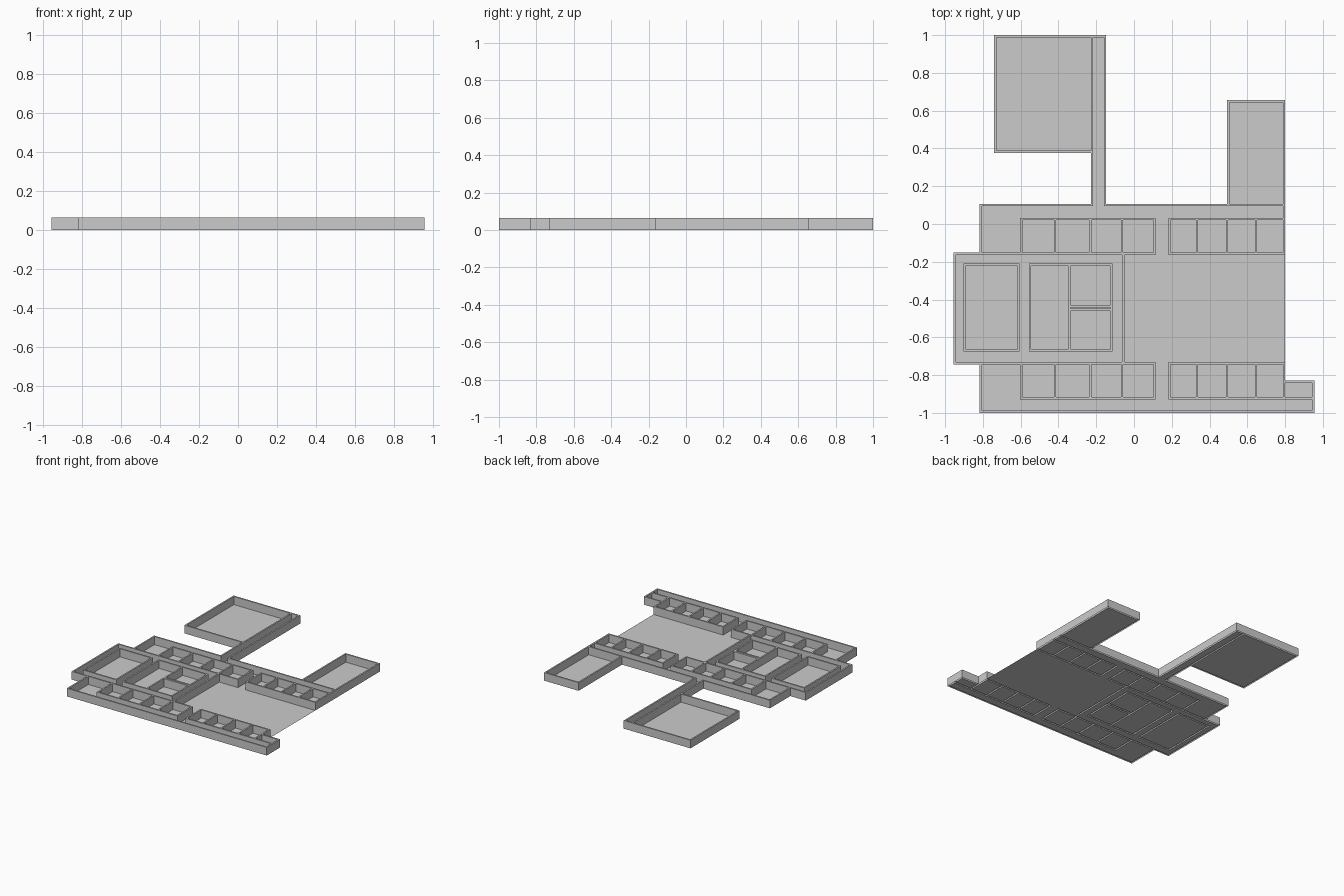
import bpy, bmesh

if "Cube" in bpy.data.objects:
    bpy.data.objects.remove(bpy.data.objects["Cube"])

T = 0.006      # half wall thickness
H = 0.065      # wall height
walls = []


def hwall(y, x0, x1):
    walls.append((x0 - T, y - T, x1 + T, y + T))


def vwall(x, y0, y1):
    walls.append((x - T, y0 - T, x + T, y1 + T))


def ring(x0, y0, x1, y1):
    for y in (y0, y1):
        hwall(y, x0, x1)
    for x in (x0, x1):
        vwall(x, y0, y1)


# Upper left hall and its connecting passage
ring(-0.734, 0.383, -0.222, 0.994)
vwall(-0.222, 0.10, 0.994)
vwall(-0.153, 0.10, 0.994)
hwall(0.994, -0.222, -0.153)

# Upper right room
ring(0.499, 0.10, 0.794, 0.65)

# Two rows of small rooms, with a gap leading to the courtyard
room_x = (-0.597, -0.418, -0.232, -0.063, 0.108, 0.188, 0.334, 0.492, 0.646, 0.794)
for inner, outer in ((-0.158, 0.026), (-0.737, -0.922)):
    for x in room_x:
        vwall(x, min(inner, outer), max(inner, outer))
    for x0, x1 in ((-0.597, 0.108), (0.188, 0.794)):
        hwall(inner, x0, x1)
        hwall(outer, x0, x1)
    hwall(inner, -0.949, -0.597)

# Upper corridor
hwall(0.10, -0.812, -0.222)
hwall(0.10, -0.153, 0.794)
vwall(-0.812, -0.158, 0.10)
vwall(0.794, -0.158, 0.10)

# Lower corridor and corner room
hwall(-0.922, -0.597, 0.108)
hwall(-0.922, 0.188, 0.949)
hwall(-0.994, -0.812, 0.949)
vwall(-0.812, -0.994, -0.737)
vwall(0.949, -0.994, -0.835)
hwall(-0.835, 0.794, 0.949)

# Left block with its inner rooms
vwall(-0.949, -0.737, -0.158)
vwall(-0.057, -0.737, -0.158)
ring(-0.897, -0.669, -0.612, -0.216)
ring(-0.550, -0.669, -0.119, -0.216)
vwall(-0.341, -0.669, -0.216)
hwall(-0.436, -0.341, -0.119)
hwall(-0.454, -0.341, -0.119)

# Floor areas
floors = [
    (-0.74, 0.377, -0.216, 1.0), (-0.228, 0.09, -0.147, 1.0),
    (0.493, 0.09, 0.80, 0.656), (-0.818, -1.0, 0.80, 0.106),
    (-0.955, -0.743, -0.051, -0.152), (0.79, -1.0, 0.955, -0.829),
]


# Split the plan into cells and mark each as wall, floor or empty
def inside(rects, x, y):
    return any(a < x < c and b < y < d for a, b, c, d in rects)


xs = sorted({round(r[i], 4) for r in walls + floors for i in (0, 2)})
ys = sorted({round(r[i], 4) for r in walls + floors for i in (1, 3)})


def plan_mesh(name, test, height):
    bm = bmesh.new()
    for x0, x1 in zip(xs, xs[1:]):
        for y0, y1 in zip(ys, ys[1:]):
            if test((x0 + x1) / 2, (y0 + y1) / 2):
                bm.faces.new([bm.verts.new((x, y, height)) for x, y in
                              ((x0, y0), (x1, y0), (x1, y1), (x0, y1))])
    bmesh.ops.remove_doubles(bm, verts=bm.verts, dist=1e-5)
    if height:
        # pull the wall sides down to the ground, open underneath
        rim = [e for e in bm.edges if e.is_boundary]
        ext = bmesh.ops.extrude_edge_only(bm, edges=rim)["geom"]
        for v in ext:
            if isinstance(v, bmesh.types.BMVert):
                v.co.z = 0
        bmesh.ops.recalc_face_normals(bm, faces=bm.faces)
        if next(f for f in bm.faces if abs(f.normal.z) > 0.9).normal.z < 0:
            bmesh.ops.reverse_faces(bm, faces=bm.faces)
    me = bpy.data.meshes.new(name)
    bm.to_mesh(me)
    bm.free()
    bpy.context.collection.objects.link(bpy.data.objects.new(name, me))


plan_mesh("walls", lambda x, y: inside(walls, x, y), H)
plan_mesh("floor", lambda x, y: inside(floors, x, y) and not inside(walls, x, y), 0)
